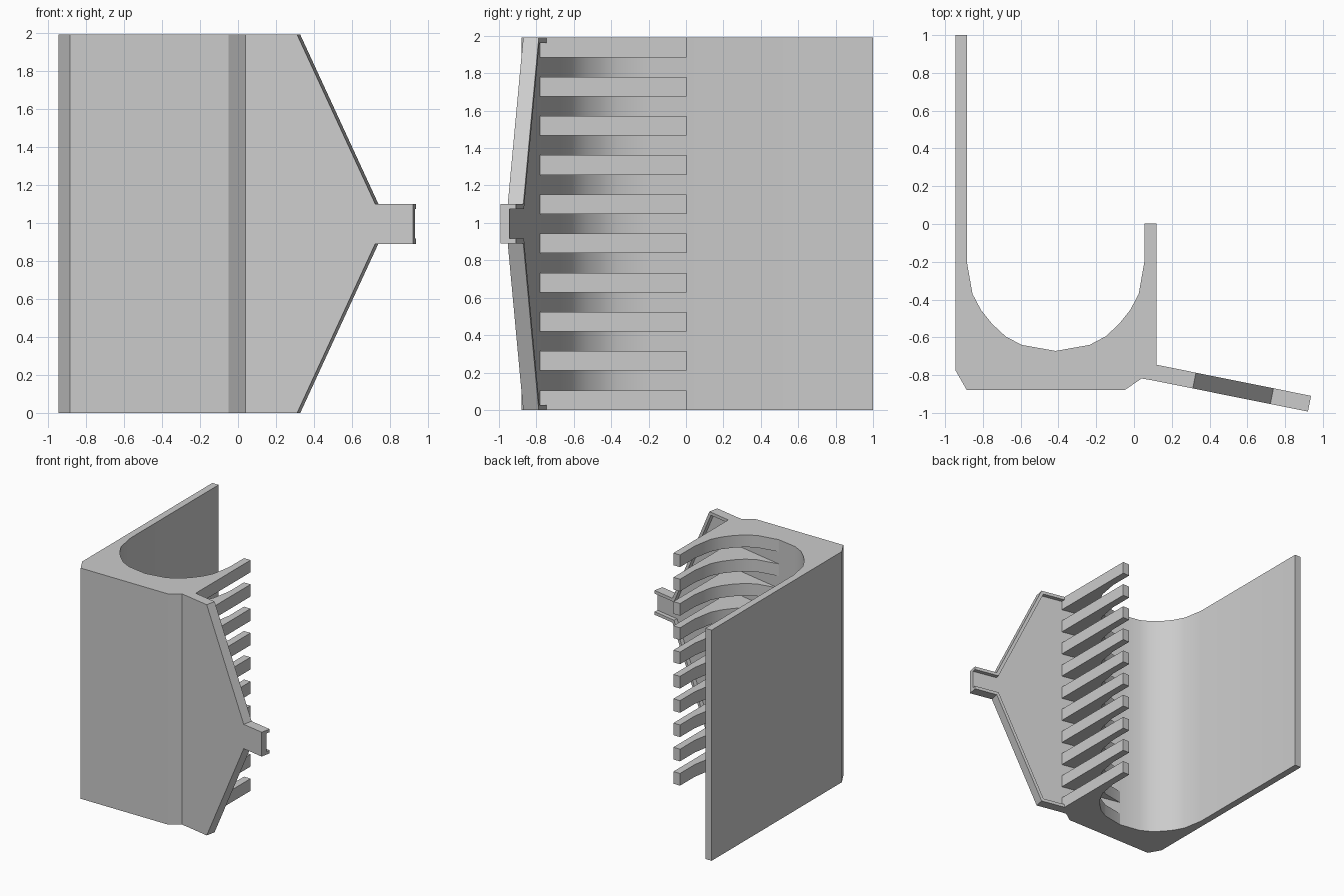
import bpy, bmesh
from mathutils import Vector

cube = bpy.data.objects.get("Cube")
if cube:
    bpy.data.objects.remove(cube, do_unlink=True)

mat = bpy.data.materials.new("plain grey")
mat.use_nodes = True
GREY = (0.6, 0.6, 0.6, 1)
mat.diffuse_color = GREY
mat.node_tree.nodes["Principled BSDF"].inputs["Base Color"].default_value = GREY

HEIGHT = 1.99
MID = HEIGHT / 2
X, Y, Z = Vector((1, 0, 0)), Vector((0, 1, 0)), Vector((0, 0, 1))


def prism(name, points, origin, a, b, sweep):
    """Extrude a flat outline, given along axes a and b, by the sweep vector."""
    bm = bmesh.new()
    face = bm.faces.new([bm.verts.new(origin + a * p + b * q) for p, q in points])
    new = bmesh.ops.extrude_face_region(bm, geom=[face])["geom"]
    bmesh.ops.translate(bm, vec=sweep,
                        verts=[v for v in new if isinstance(v, bmesh.types.BMVert)])
    bmesh.ops.recalc_face_normals(bm, faces=bm.faces[:])
    mesh = bpy.data.meshes.new(name)
    bm.to_mesh(mesh)
    bm.free()
    obj = bpy.data.objects.new(name, mesh)
    bpy.context.collection.objects.link(obj)
    mesh.materials.append(mat)
    bpy.ops.object.select_all(action="DESELECT")
    obj.select_set(True)
    bpy.context.view_layer.objects.active = obj
    bpy.ops.object.shade_smooth_by_angle(angle=0.44)
    return obj


# Sloping panel frame: u runs outwards, n is its thickness direction
root = Vector((0.118, -0.745, 0))
u = Vector((0.98, -0.197, 0)).normalized()
n = Vector((-u.y, u.x, 0))
THICK, RECESS = 0.085, 0.035
low = root - n * THICK
floor = root - n * RECESS

# Left half of the bowl, from the wall down to its lowest point
CENTRE = -0.415
bowl = [(-0.885, -0.2), (-0.855, -0.37), (-0.81, -0.455), (-0.75, -0.53),
        (-0.68, -0.595), (-0.595, -0.64), (CENTRE, -0.672)]
bowl_right = [(2 * CENTRE - x, y) for x, y in reversed(bowl)]

# Main body: tall back wall, bowl and slot floor
body = ([(-0.945, 1), (-0.885, 1)] + bowl
        + [floor.xy, low.xy, (0.04, -0.818), (-0.05, -0.88),
           (-0.885, -0.88), (-0.945, -0.775)])
prism("body", body, Vector(), X, Y, Z * HEIGHT)

# Curved ribs with slots between them
COUNT, RIB = 10, 0.105
rib = bowl_right + [(0.055, 0.003), (0.118, 0.003), (0.118, floor.y), floor.xy]
for i in range(COUNT):
    z = i * (HEIGHT - RIB) / (COUNT - 1)
    prism(f"rib_{i + 1}", rib, Z * z, X, Y, Z * RIB)

# Tapered panel with a short tab
edge = [(0, MID), (0.214, MID), (0.633, 0.105), (0.836, 0.105)]
panel = edge + [(p, -q) for p, q in reversed(edge)]
prism("side_panel", panel, low + Z * MID, u, Z, n * (THICK - RECESS))

# Raised rims along the upper and lower edges of the panel
inner = [(0.836, 0.078), (0.616, 0.078), (0.197, 0.968), (0, 0.968)]
for name, side in (("upper_rim", 1), ("lower_rim", -1)):
    prism(name, edge + inner, floor + Z * MID, u, Z * side, n * RECESS)
